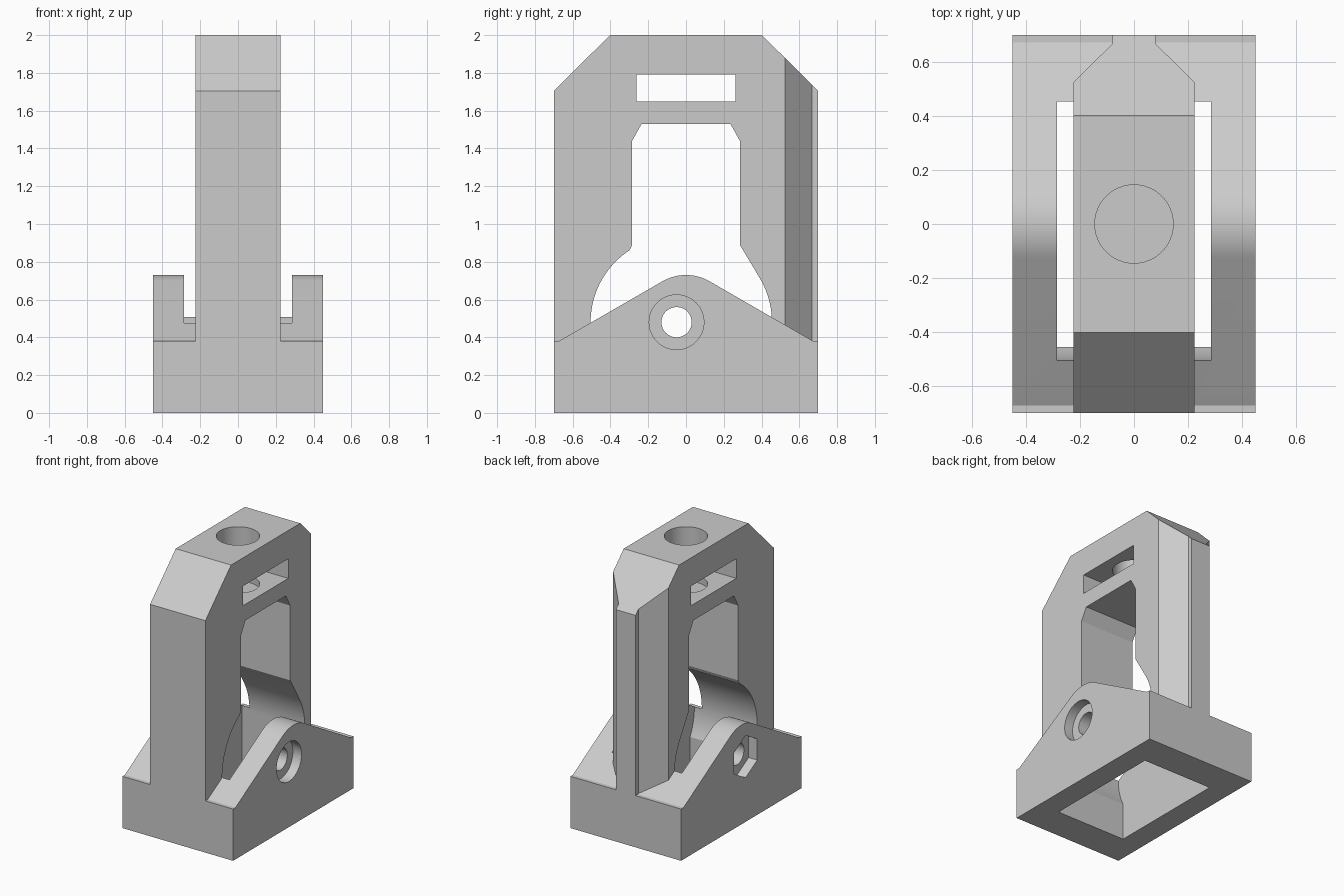
import bpy, bmesh, math
from mathutils import Vector

cube = bpy.data.objects.get("Cube")
if cube:
    bpy.data.objects.remove(cube, do_unlink=True)

grey = bpy.data.materials.new("plain grey")
grey.use_nodes = True
grey.diffuse_color = (0.6, 0.6, 0.6, 1)
grey.node_tree.nodes["Principled BSDF"].inputs["Base Color"].default_value = (0.6, 0.6, 0.6, 1)


def prism(name, profile, axis, lo, hi):
    """Extrude a closed 2D profile: (y, z) along x, or (x, y) along z."""
    place = (lambda a, b: (lo, a, b)) if axis == "x" else (lambda a, b: (a, b, lo))
    bm = bmesh.new()
    face = bm.faces.new([bm.verts.new(place(a, b)) for a, b in profile])
    out = bmesh.ops.extrude_face_region(bm, geom=[face])
    step = Vector((hi - lo, 0, 0) if axis == "x" else (0, 0, hi - lo))
    bmesh.ops.translate(bm, vec=step, verts=[v for v in out["geom"] if isinstance(v, bmesh.types.BMVert)])
    bmesh.ops.recalc_face_normals(bm, faces=bm.faces)
    mesh = bpy.data.meshes.new(name)
    bm.to_mesh(mesh)
    bm.free()
    mesh.materials.append(grey)
    obj = bpy.data.objects.new(name, mesh)
    bpy.context.collection.objects.link(obj)
    return obj


def arc(cy, cz, r, start, end, n):
    angles = [math.radians(start + (end - start) * i / n) for i in range(n + 1)]
    return [(cy + r * math.cos(a), cz + r * math.sin(a)) for a in angles]


def circle(cy, cz, r, n=48, turn=0):
    return arc(cy, cz, r, turn, turn + 360, n)[:-1]


def box(a, b):
    return [(-a, -b), (a, -b), (a, b), (-a, b)]


def combine(target, other, operation):
    mod = target.modifiers.new(operation.title(), "BOOLEAN")
    mod.operation, mod.solver, mod.object = operation, "EXACT", other
    bpy.context.view_layer.objects.active = target
    bpy.ops.object.modifier_apply(modifier=mod.name)
    bpy.data.objects.remove(other, do_unlink=True)


# Base with two rounded gable cheeks
PY, PZ = -0.05, 0.48
frame = prism("pivot_frame", [(-0.7, 0), (0.7, 0), (0.7, 0.38), (0.673, 0.38)]
              + arc(0, PZ, 0.25, 60, 120, 16)
              + [(-0.673, 0.38), (-0.7, 0.38)], "x", -0.45, 0.45)

# Upright arch: bevelled side outline crossed with a plan that narrows to a rear rib
tower = prism("tower", [(-0.7, 0), (0.7, 0), (0.7, 1.705), (0.402, 2),
                        (-0.402, 2), (-0.7, 1.705)], "x", -0.4, 0.4)
half = [(0.225, -0.8), (0.225, 0.525), (0.08, 0.668), (0.08, 0.8)]
plan = prism("plan", half + [(-x, y) for x, y in reversed(half)], "z", -0.1, 2.1)
combine(tower, plan, "INTERSECT")
combine(frame, tower, "UNION")

# Open well and window, with the swing clearance around the pivot
low = 180 + math.degrees(math.acos(0.405 / 0.455))
window = prism("window", [(-0.455, -0.1), (0.455, -0.1)]
               + arc(0, PZ, 0.455, 0, 30, 10)
               + [(0.285, 0.89), (0.285, 1.44), (0.235, 1.53),
                  (-0.235, 1.53), (-0.285, 1.44), (-0.285, 0.89)]
               + arc(PY, PZ, 0.455, 123, low, 28), "x", -0.285, 0.285)
combine(frame, window, "DIFFERENCE")

# Cross slot and blind hole in the top
slot = prism("slot", [(y, 1.72 + z) for y, z in box(0.263, 0.072)], "x", -0.4, 0.4)
combine(frame, slot, "DIFFERENCE")
combine(frame, prism("top_hole", circle(0, 0, 0.145), "z", 1.6, 2.1), "DIFFERENCE")

# Pivot bore, round bolt recess on one cheek, hexagonal nut recess on the other
combine(frame, prism("bore", circle(PY, PZ, 0.08), "x", -0.6, 0.6), "DIFFERENCE")
combine(frame, prism("bolt_recess", circle(PY, PZ, 0.145), "x", 0.38, 0.6), "DIFFERENCE")
combine(frame, prism("nut_recess", circle(PY, PZ, 0.155, 6, 30), "x", -0.6, -0.38), "DIFFERENCE")

# Smooth the curved walls only
bpy.ops.object.select_all(action="DESELECT")
frame.select_set(True)
bpy.context.view_layer.objects.active = frame
bpy.ops.object.shade_smooth_by_angle(angle=math.radians(20))
